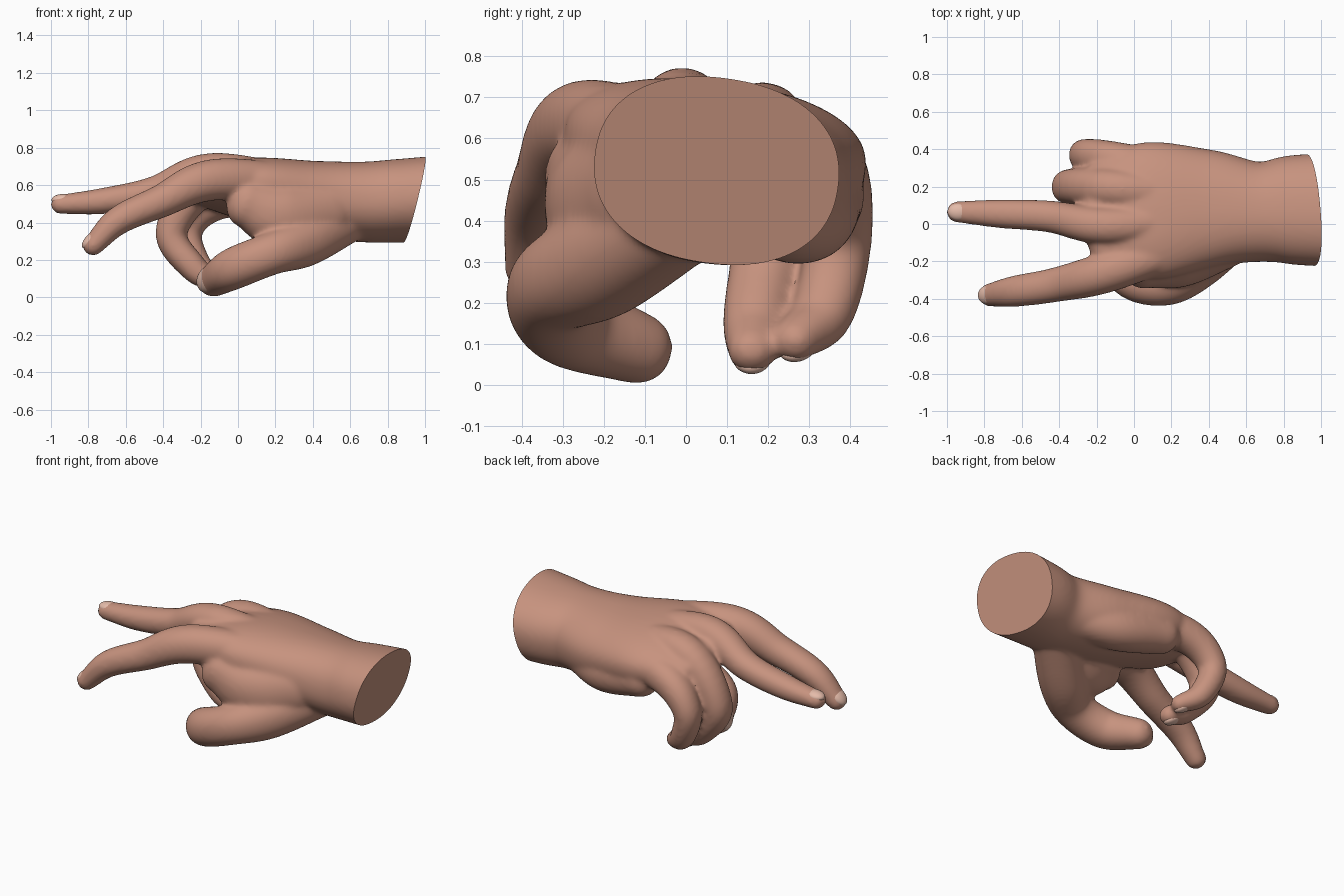
import bpy, bmesh, math
from mathutils import Vector, Matrix

if "Cube" in bpy.data.objects:
    bpy.data.objects.remove(bpy.data.objects["Cube"])


def material(name, rgb):
    m = bpy.data.materials.new(name)
    m.diffuse_color = (*rgb, 1)
    m.use_nodes = True
    m.node_tree.nodes["Principled BSDF"].inputs["Base Color"].default_value = m.diffuse_color
    return m


skin = material("skin", (0.57, 0.29, 0.21))
nail_pink = material("nail", (0.78, 0.50, 0.40))


def spline(pts, steps=8):
    """Catmull-Rom through points of (x, y, z, half width, half height)."""
    p = [Vector(q) for q in pts]
    p = [p[0] * 2 - p[1]] + p + [p[-1] * 2 - p[-2]]
    out = []
    for a, b, c, d in zip(p, p[1:], p[2:], p[3:]):
        for i in range(steps):
            t = i / steps
            out.append(0.5 * (b * 2 + (c - a) * t + (a * 2 - b * 5 + c * 4 - d) * t * t
                              + (b * 3 - a - c * 3 + d) * t ** 3))
    return out + [p[-2]]


def frame(t, side):
    t = t.normalized()
    s = (side - t * side.dot(t)).normalized()
    return t, s, s.cross(t)


def sweep(bm, pts, side, power=2.1, n=28):
    """Closed limb with rounded ends swept along the path."""
    path = spline(pts)
    pos = [Vector(q[:3]) for q in path]
    rings = []
    for i, q in enumerate(path):
        t = pos[min(i + 1, len(pos) - 1)] - pos[max(i - 1, 0)]
        rings.append((pos[i], *frame(t, side), q[3], q[4]))

    def cap(r, sign):
        c, t, s, u, w, h = r
        angles = [math.radians(16 * k) for k in range(1, 6)]
        return [(c + t * sign * min(w, h) * math.sin(a), t, s, u, w * math.cos(a), h * math.cos(a))
                for a in angles]

    rings = cap(rings[0], -1)[::-1] + rings + cap(rings[-1], 1)
    loops = []
    for c, t, s, u, w, h in rings:
        loop = []
        for k in range(n):
            x, y = math.cos(math.tau * k / n), math.sin(math.tau * k / n)
            x = math.copysign(abs(x) ** (2 / power), x)
            y = math.copysign(abs(y) ** (2 / power), y)
            loop.append(bm.verts.new(c + s * w * x + u * h * y))
        loops.append(loop)
    for a, b in zip(loops, loops[1:]):
        for k in range(n):
            bm.faces.new((a[k], a[(k + 1) % n], b[(k + 1) % n], b[k]))
    bm.faces.new(loops[0][::-1])
    bm.faces.new(loops[-1])


def rounded(pts):
    """(x, y, z, r) points as circular sections."""
    return [(*p, p[3]) for p in pts]


across, upward = Vector((0, 1, 0)), Vector((0, 0, 1))


def finger(i, size, *joints):
    """Root fanned out in the hand, then knuckle, two joints and tip, tapered by one rule."""
    path = [(0.43, -0.06 + 0.10 * i, 0.59 - 0.007 * i * i)] + list(joints)
    taper = (0.088, 0.105, 0.089, 0.080, 0.059)
    flat = (1.12, 1.02, 0.95, 0.92, 0.92)
    return across, [(*p, size * w, size * w * f) for p, w, f in zip(path, taper, flat)]


digits = {
    "index": finger(0, 1.04, (-.12, -.25, .63), (-.42, -.325, .51), (-.64, -.36, .41), (-.775, -.38, .278)),
    "middle": finger(1, 0.96, (-.13, -.01, .67), (-.45, .04, .565), (-.72, .055, .515), (-.95, .065, .497)),
    "ring": finger(2, 1.02, (-.12, .19, .62), (-.355, .20, .36), (-.24, .17, .16), (-.125, .16, .085)),
    "little": finger(3, 0.95, (-.07, .335, .525), (-.265, .37, .37), (-.215, .335, .18), (-.115, .265, .11)),
    "thumb": (upward, rounded([(.60, 0, .42, .12), (.36, -.20, .30, .135), (.18, -.32, .235, .115),
                               (-.02, -.285, .155, .112), (-.13, -.12, .09, .088)])),
}

# Palm and wrist, thumb web and heel of the hand
palm = [(-.18, .045, .595, .29, .10), (.08, .07, .575, .37, .165), (.40, .08, .525, .32, .20),
        (.66, .065, .51, .268, .212), (.85, .075, .515, .293, .22), (1.15, .075, .53, .31, .23)]
web = [(.48, -.10, .47, .14, .16), (.24, -.185, .43, .155, .18), (.05, -.235, .50, .11, .13)]
heel = rounded([(.58, .20, .43, .11), (.35, .28, .42, .125), (.08, .325, .46, .11)])

bm = bmesh.new()
sweep(bm, palm, Vector((0, 1, -.14)), 2.25, 48)
sweep(bm, web, across)
sweep(bm, heel, across)
for side, pts in digits.values():
    sweep(bm, pts, side)
bmesh.ops.recalc_face_normals(bm, faces=bm.faces)
mesh = bpy.data.meshes.new("hand")
bm.to_mesh(mesh)
bm.free()
hand = bpy.data.objects.new("hand", mesh)
bpy.context.collection.objects.link(hand)

# Fuse into one skin and soften the joins
rm = hand.modifiers.new("fuse", 'REMESH')
rm.mode = 'VOXEL'
rm.voxel_size = 0.011
sm = hand.modifiers.new("soften", 'SMOOTH')
sm.factor = 0.5
sm.iterations = 20
dg = bpy.context.evaluated_depsgraph_get()
fused = bpy.data.meshes.new_from_object(hand.evaluated_get(dg))
hand.modifiers.clear()

# Slanted flat cut through the wrist
bm = bmesh.new()
bm.from_mesh(fused)
cut = bmesh.ops.bisect_plane(bm, geom=bm.verts[:] + bm.edges[:] + bm.faces[:], dist=1e-5,
                             plane_co=(.942, .08, .52), plane_no=(1, .06, -.24), clear_outer=True)
rim = [e for e in cut["geom_cut"] if isinstance(e, bmesh.types.BMEdge)]
bmesh.ops.holes_fill(bm, edges=rim, sides=0)
bm.to_mesh(fused)
bm.free()
hand.data = fused
fused.materials.clear()
fused.materials.append(skin)

# Nails: flattened shells just breaking the back of each fingertip
nails = []
for name, (side, pts) in digits.items():
    end, prev = Vector(pts[-1][:3]), Vector(pts[-2][:3])
    w, h = pts[-1][3:]
    t, s, u = frame(end - prev, side)
    c = end - t * 0.25 * h + u * 0.5 * h
    m = Matrix((t * 1.12 * h, s * 0.8 * w, u * 0.55 * h)).transposed().to_4x4()
    bm = bmesh.new()
    bmesh.ops.create_uvsphere(bm, u_segments=32, v_segments=20, radius=1,
                              matrix=Matrix.Translation(c) @ m)
    bmesh.ops.recalc_face_normals(bm, faces=bm.faces)
    me = bpy.data.meshes.new(name + "_nail")
    bm.to_mesh(me)
    bm.free()
    me.materials.append(nail_pink)
    ob = bpy.data.objects.new(name + "_nail", me)
    bpy.context.collection.objects.link(ob)
    nails.append(ob)

for ob in [hand] + nails:
    ob.select_set(True)
bpy.context.view_layer.objects.active = hand
bpy.ops.object.shade_smooth_by_angle(angle=math.radians(40))
